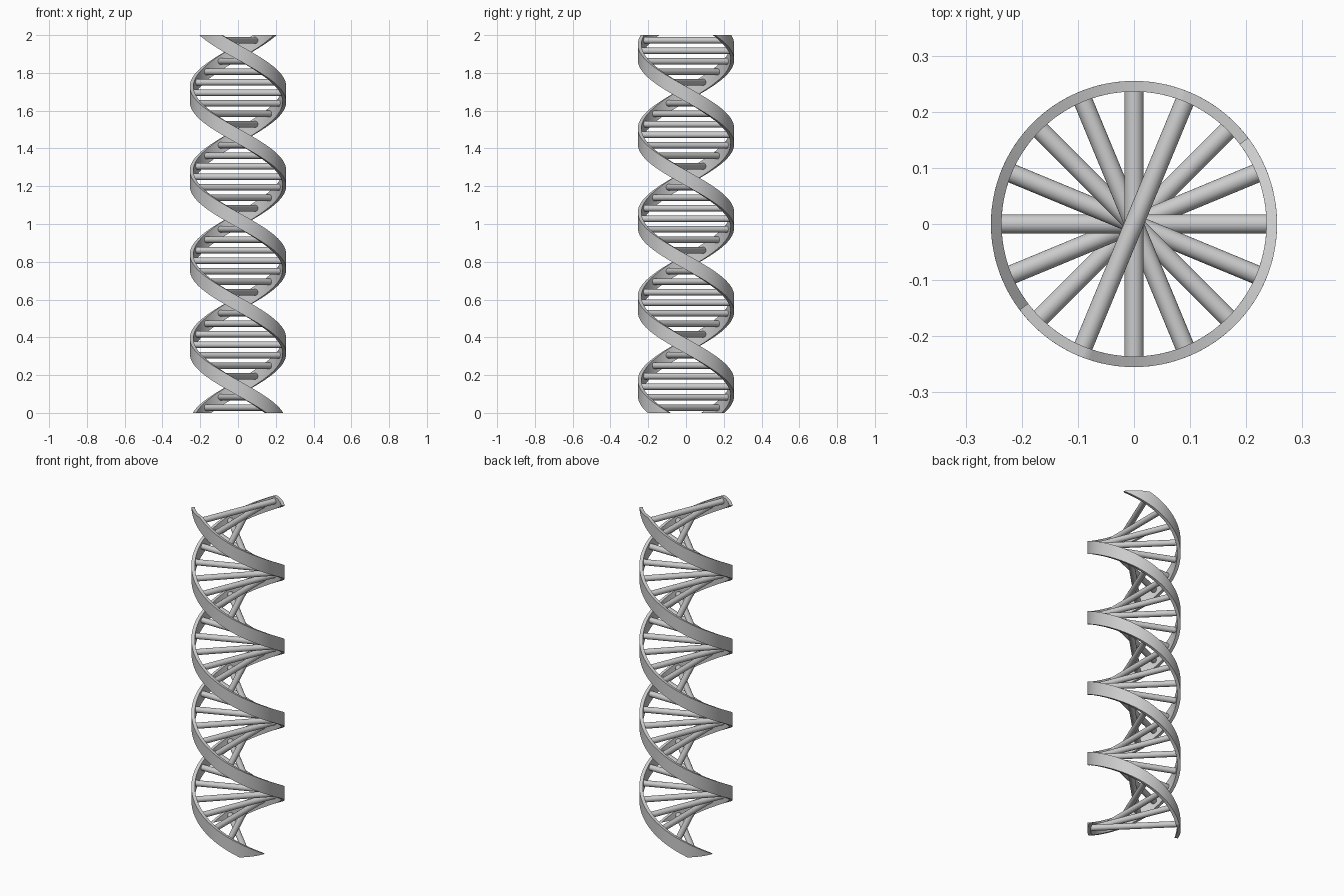
import bpy, bmesh, math
from mathutils import Matrix, Vector

if "Cube" in bpy.data.objects:
    bpy.data.objects.remove(bpy.data.objects["Cube"])

HEIGHT = 2.0
PITCH = HEIGHT / 2.25           # 2.25 left-handed turns
R_IN, R_OUT, HALF = 0.236, 0.255, 0.041
TOP_ANGLE = math.radians(53.5)  # strand centre angle at z = 2
RUNGS = 36


def finish(bm, name):
    bmesh.ops.recalc_face_normals(bm, faces=bm.faces)
    me = bpy.data.meshes.new(name)
    bm.to_mesh(me)
    bm.free()
    ob = bpy.data.objects.new(name, me)
    bpy.context.collection.objects.link(ob)
    bpy.ops.object.select_all(action='DESELECT')
    ob.select_set(True)
    bpy.context.view_layer.objects.active = ob
    bpy.ops.object.shade_smooth_by_angle(angle=math.radians(35))
    return ob


# Ribbon strand: rectangular section swept along a helix, trimmed flat at both ends
def strand(name, offset):
    bm = bmesh.new()
    z0, z1, n = -0.08, HEIGHT + 0.08, 240
    profile = [(R_IN, -HALF), (R_OUT, -HALF), (R_OUT, HALF), (R_IN, HALF)]
    prev = None
    for i in range(n + 1):
        z = z0 + (z1 - z0) * i / n
        a = TOP_ANGLE + offset + 2 * math.pi * (HEIGHT - z) / PITCH
        ring = [bm.verts.new((r * math.cos(a), r * math.sin(a), z + h))
                for r, h in profile]
        if prev:
            for k in range(4):
                m = (k + 1) % 4
                bm.faces.new((prev[k], prev[m], ring[m], ring[k]))
        else:
            bm.faces.new(ring)
        prev = ring
    bm.faces.new(prev)
    for level, up in ((0, -1), (HEIGHT, 1)):
        res = bmesh.ops.bisect_plane(
            bm, geom=bm.verts[:] + bm.edges[:] + bm.faces[:], dist=1e-6,
            plane_co=(0, 0, level), plane_no=(0, 0, up), clear_outer=True)
        edges = [e for e in res['geom_cut']
                 if isinstance(e, bmesh.types.BMEdge) and e.is_boundary]
        bmesh.ops.holes_fill(bm, edges=edges, sides=0)
    return finish(bm, name)


strand("strand_a", 0)
strand("strand_b", math.pi)

# Rungs: level rods, each turned 22.5 degrees from the next
step = HEIGHT / RUNGS
bm = bmesh.new()
for i in range(RUNGS):
    a = math.radians(67.5 + 22.5 * i)
    mat = (Matrix.Translation(Vector((0, 0, HEIGHT - (i + 0.5) * step)))
           @ Matrix.Rotation(a, 4, 'Z') @ Matrix.Rotation(math.pi / 2, 4, 'Y'))
    bmesh.ops.create_cone(bm, cap_ends=True, segments=24, radius1=0.017,
                          radius2=0.017, depth=2 * (R_IN + 0.006), matrix=mat)
finish(bm, "rungs")
